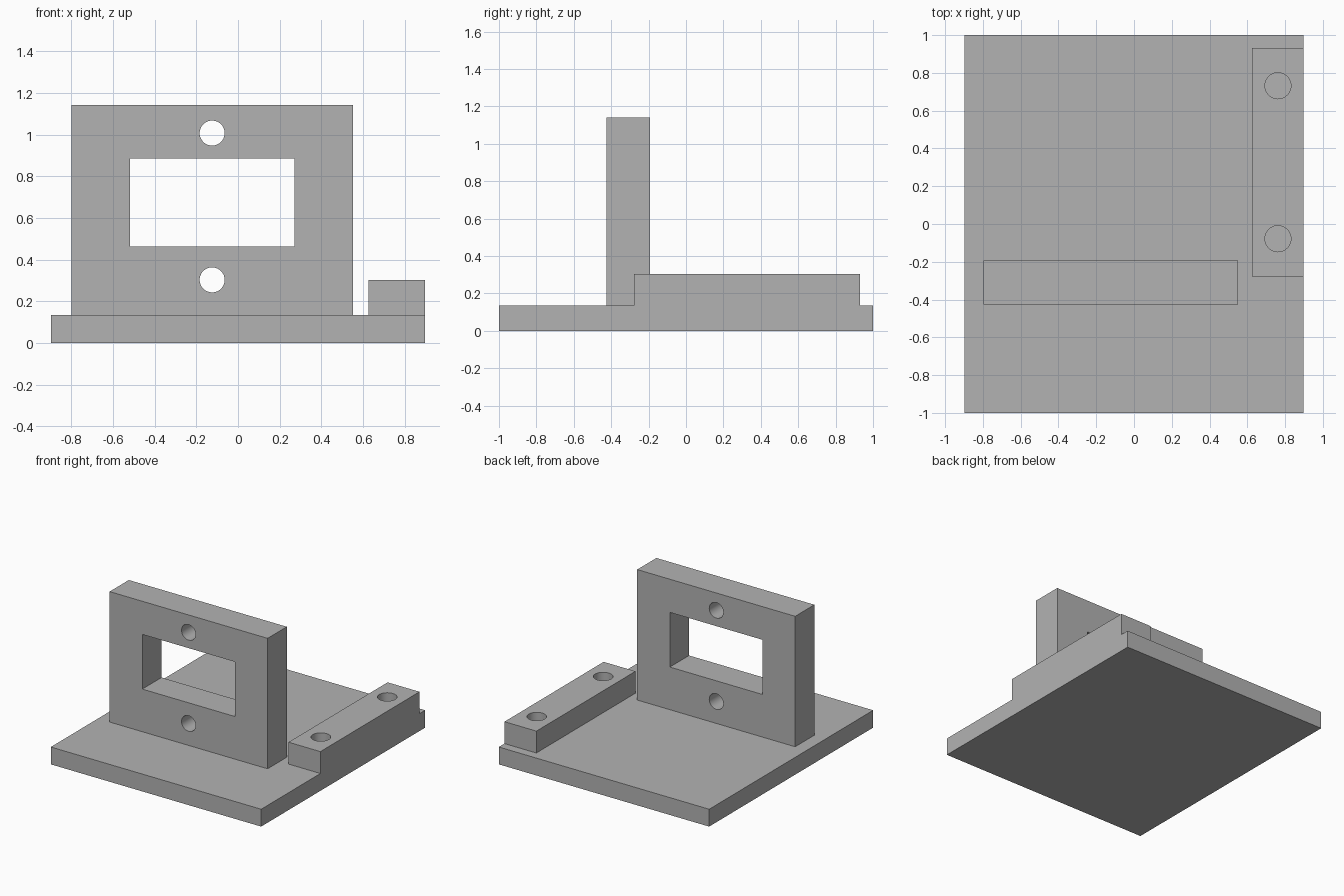
import bpy
import bmesh
import math
from mathutils import Matrix, Vector

if "Cube" in bpy.data.objects:
    bpy.data.objects.remove(bpy.data.objects["Cube"], do_unlink=True)

grey = bpy.data.materials.new("plain grey")
grey.use_nodes = True
colour = (0.45, 0.45, 0.45, 1)
grey.diffuse_color = colour
grey.node_tree.nodes["Principled BSDF"].inputs["Base Color"].default_value = colour


def finish(name, bm):
    mesh = bpy.data.meshes.new(name)
    bm.to_mesh(mesh)
    bm.free()
    mesh.materials.append(grey)
    obj = bpy.data.objects.new(name, mesh)
    bpy.context.collection.objects.link(obj)
    return obj


def box(name, low, high):
    low, high = Vector(low), Vector(high)
    bm = bmesh.new()
    bmesh.ops.create_cube(bm, size=1, matrix=Matrix.Translation((low + high) / 2)
                          @ Matrix.Diagonal((*(high - low), 1)))
    return finish(name, bm)


def rod(name, centre, radius, length, tilt=0):
    bm = bmesh.new()
    bmesh.ops.create_cone(bm, cap_ends=True, segments=48, radius1=radius,
                          radius2=radius, depth=length,
                          matrix=Matrix.Translation(centre) @ Matrix.Rotation(tilt, 4, "X"))
    return finish(name, bm)


def combine(target, other, operation):
    mod = target.modifiers.new(operation.lower(), "BOOLEAN")
    mod.operation = operation
    mod.solver = "EXACT"
    mod.object = other
    bpy.context.view_layer.objects.active = target
    bpy.ops.object.modifier_apply(modifier=mod.name)
    bpy.data.objects.remove(other, do_unlink=True)


plate_top = 0.134
sink = 0.05

# Upright panel with a window and two bolt holes
panel = box("upright_panel", (-0.798, -0.426, plate_top - sink), (0.551, -0.192, 1.141))
combine(panel, box("window_cutter", (-0.519, -0.6, 0.463), (0.272, 0, 0.885)), "DIFFERENCE")
for z in (0.303, 1.007):
    combine(panel, rod("bolt_cutter", (-0.124, -0.3, z), 0.06, 0.6, math.pi / 2), "DIFFERENCE")

# Side rail with two blind holes
rail = box("side_rail", (0.626, -0.278, plate_top - sink), (0.898, 0.931, 0.303))
for y in (0.327 - 0.405, 0.327 + 0.405):
    combine(rail, rod("rail_cutter", (0.762, y, plate_top + 0.2), 0.069, 0.4), "DIFFERENCE")

# Base plate, fused with the panel and rail
bracket = box("mounting_bracket", (-0.898, -1, 0), (0.898, 1, plate_top))
for part in (panel, rail):
    combine(bracket, part, "UNION")

# Merge coplanar faces and keep only the hole walls smooth
bm = bmesh.new()
bm.from_mesh(bracket.data)
bmesh.ops.remove_doubles(bm, verts=bm.verts, dist=0.0001)
bmesh.ops.dissolve_limit(bm, angle_limit=math.radians(1), verts=bm.verts, edges=bm.edges)
bm.to_mesh(bracket.data)
bm.free()
bpy.ops.object.select_all(action="DESELECT")
bracket.select_set(True)
bpy.context.view_layer.objects.active = bracket
bpy.ops.object.shade_smooth_by_angle(angle=math.radians(30))
